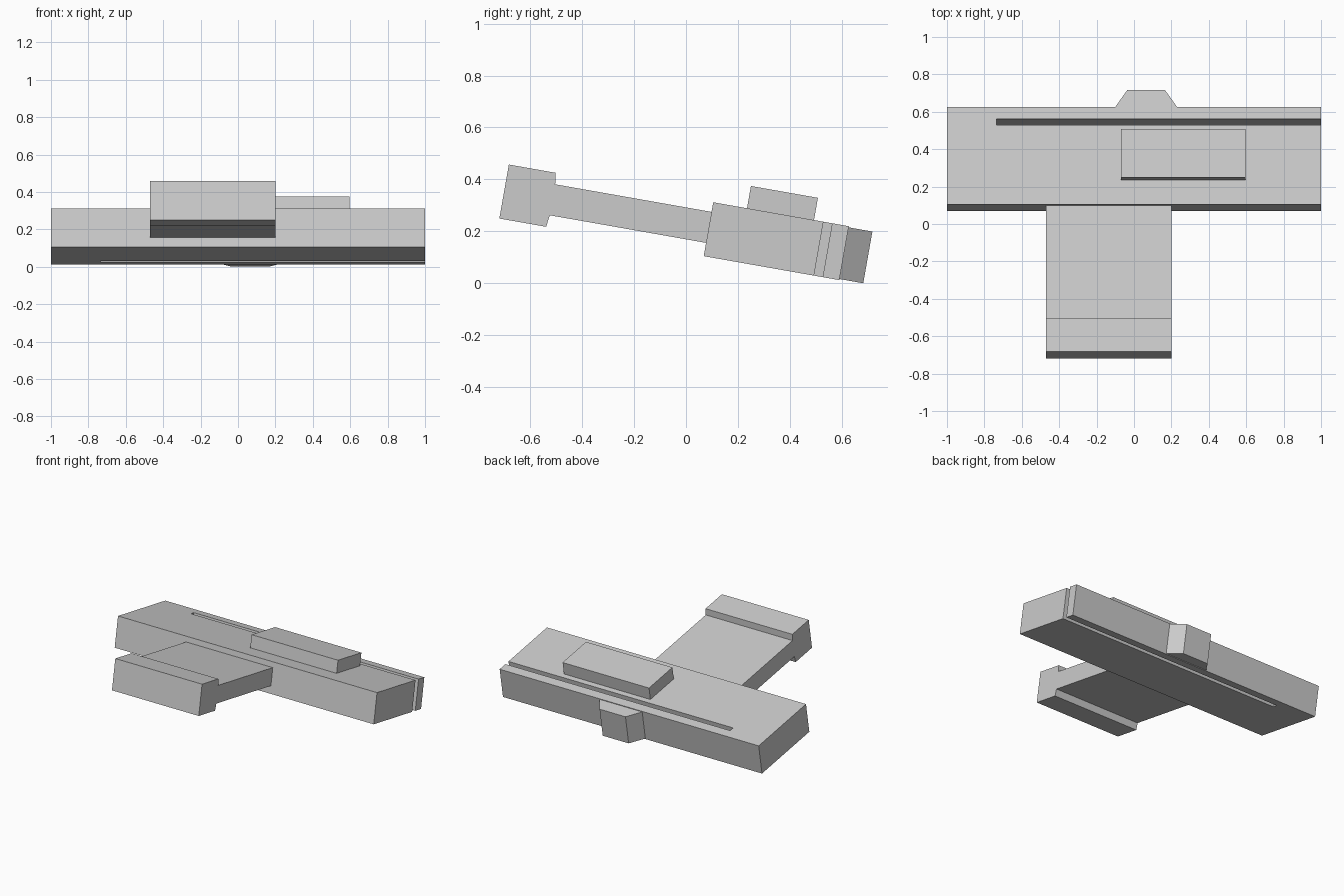
import bpy, bmesh, math
from mathutils import Matrix, Vector

cube = bpy.data.objects.get("Cube")
if cube:
    bpy.data.objects.remove(cube, do_unlink=True)

grey = bpy.data.materials.new("light grey")
grey.use_nodes = True
colour = (0.6, 0.6, 0.6, 1)
grey.diffuse_color = colour
grey.node_tree.nodes["Principled BSDF"].inputs["Base Color"].default_value = colour

# The whole assembly tips down toward the back
TILT = Matrix.Rotation(math.radians(-10), 4, 'X')


def extrude(name, outline, low, high, axis):
    """Extrude a flat outline along x (outline is y, z) or z (outline is x, y)."""
    bm = bmesh.new()
    place = (lambda a, b: (low, a, b)) if axis == 'x' else (lambda a, b: (a, b, low))
    face = bm.faces.new([bm.verts.new(place(a, b)) for a, b in outline])
    move = Vector((high - low, 0, 0)) if axis == 'x' else Vector((0, 0, high - low))
    result = bmesh.ops.extrude_face_region(bm, geom=[face])
    verts = [g for g in result["geom"] if isinstance(g, bmesh.types.BMVert)]
    bmesh.ops.translate(bm, vec=move, verts=verts)
    bmesh.ops.recalc_face_normals(bm, faces=bm.faces)
    bmesh.ops.transform(bm, matrix=TILT, verts=bm.verts)
    mesh = bpy.data.meshes.new(name)
    bm.to_mesh(mesh)
    bm.free()
    mesh.materials.append(grey)
    obj = bpy.data.objects.new(name, mesh)
    bpy.context.collection.objects.link(obj)
    return obj


# Main block with a through slot open at its left end
front, back, slot_front, slot_back = 0.049, 0.579, 0.480, 0.514
extrude("main_block",
        [(-1, front), (1, front), (1, slot_front), (-0.735, slot_front),
         (-0.735, slot_back), (1, slot_back), (1, back), (-1, back)],
        0.115, 0.3255, 'z')

# Raised pad on top of the block
extrude("top_pad", [(-0.07, 0.181), (0.597, 0.181), (0.597, 0.443), (-0.07, 0.443)],
        0.3255, 0.4125, 'z')

# Tapered catch on the back
extrude("back_catch", [(-0.10, back), (0.23, back), (0.165, 0.672), (-0.035, 0.672)],
        0.119, 0.321, 'z')

# Front arm with its thicker end
extrude("front_arm",
        [(-0.751, 0.121), (-0.568, 0.121), (-0.562, 0.167), (front, 0.167),
         (front, 0.288), (-0.562, 0.288), (-0.568, 0.332), (-0.751, 0.332)],
        -0.47, 0.20, 'x')
